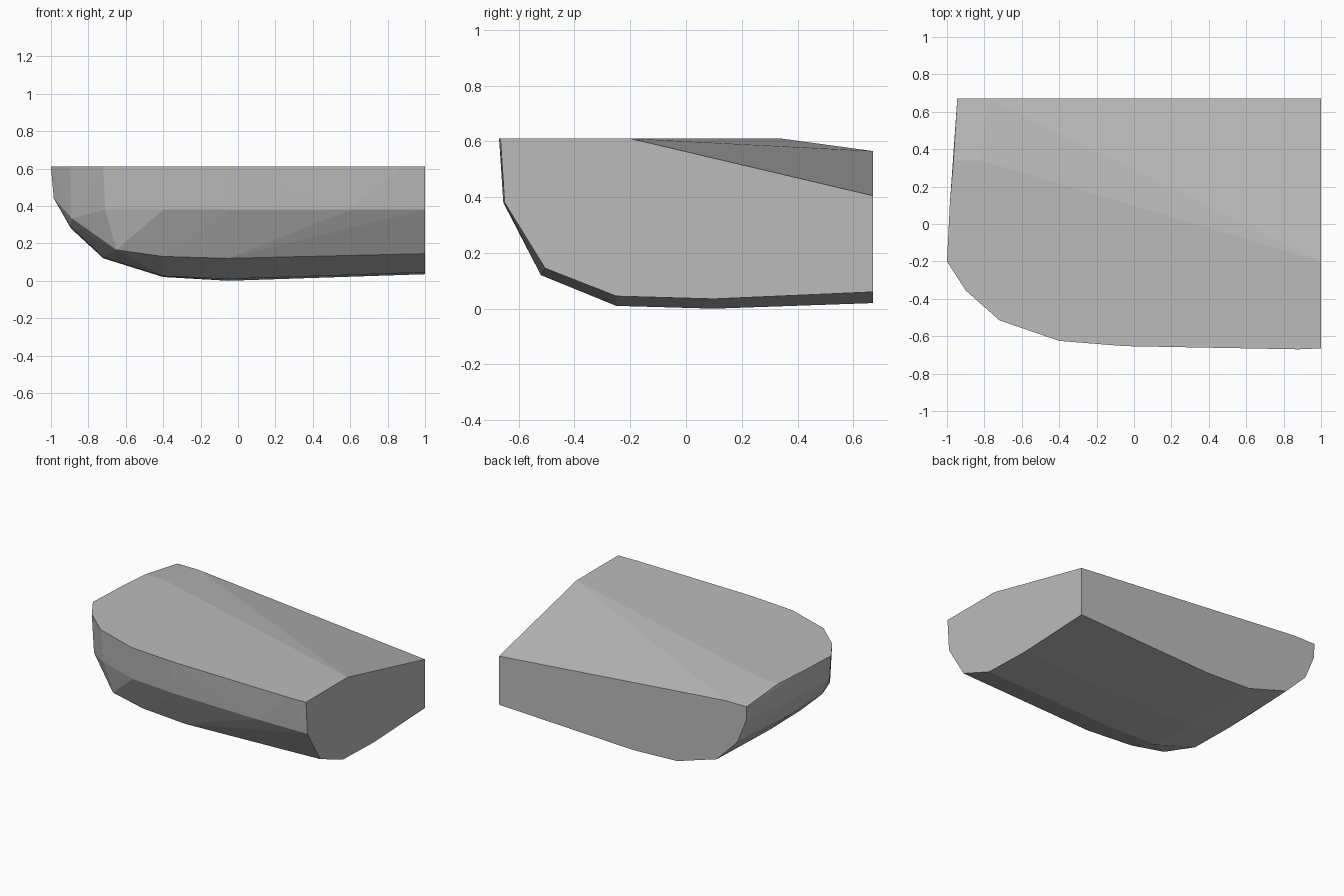
import bpy, bmesh

# Faceted rock-like slab: convex shell around a few cross-sections
def section(y, profile):
    return [(x, y, z) for x, z in profile]

points = []

# Rear cut, with its sloping upper edge
points += section(0.67, [(1, 0.405), (-0.78, 0.565), (-0.945, 0.565), (-0.942, 0.465),
                         (-0.87, 0.29), (-0.71, 0.13), (-0.4, 0.034), (-0.05, 0.02), (1, 0.06)])
# Middle sections of the belly and the left side
points += section(0.34, [(-0.965, 0.61), (-0.82, 0.61)])
points += section(0.1, [(-0.985, 0.61), (-0.975, 0.445), (-0.893, 0.28), (-0.72, 0.12),
                        (-0.4, 0.02), (-0.05, 0.0), (1, 0.035)])
points += section(-0.2, [(1, 0.61), (-1, 0.61), (-0.985, 0.44)])
points += section(-0.25, [(-0.895, 0.29), (-0.72, 0.125), (-0.4, 0.025), (-0.05, 0.01), (1, 0.045)])

# Rounded front: lower chine, upper chine and top rim
points += [(-0.65, -0.475, 0.165), (-0.4, -0.5, 0.13), (-0.05, -0.52, 0.12), (1, -0.505, 0.145)]
points += [(-0.89, -0.345, 0.335), (-0.71, -0.505, 0.38), (-0.4, -0.61, 0.38),
           (-0.05, -0.64, 0.38), (0.6, -0.655, 0.38), (1, -0.65, 0.38)]
points += [(-0.9, -0.355, 0.61), (-0.72, -0.515, 0.61), (-0.4, -0.625, 0.61),
           (-0.05, -0.653, 0.61), (0.88, -0.67, 0.61), (1, -0.665, 0.61)]

bm = bmesh.new()
for p in points:
    bm.verts.new(p)
bmesh.ops.convex_hull(bm, input=bm.verts[:], use_existing_faces=False)
bmesh.ops.delete(bm, geom=[v for v in bm.verts if not v.link_faces], context='VERTS')
bmesh.ops.dissolve_limit(bm, angle_limit=0.01, verts=bm.verts[:], edges=bm.edges[:])
bmesh.ops.recalc_face_normals(bm, faces=bm.faces[:])

mesh = bpy.data.meshes.new("slab")
bm.to_mesh(mesh)
bm.free()
slab = bpy.data.objects.new("slab", mesh)
bpy.context.collection.objects.link(slab)

grey = bpy.data.materials.new("light grey")
grey.diffuse_color = (0.5, 0.5, 0.5, 1)
mesh.materials.append(grey)
